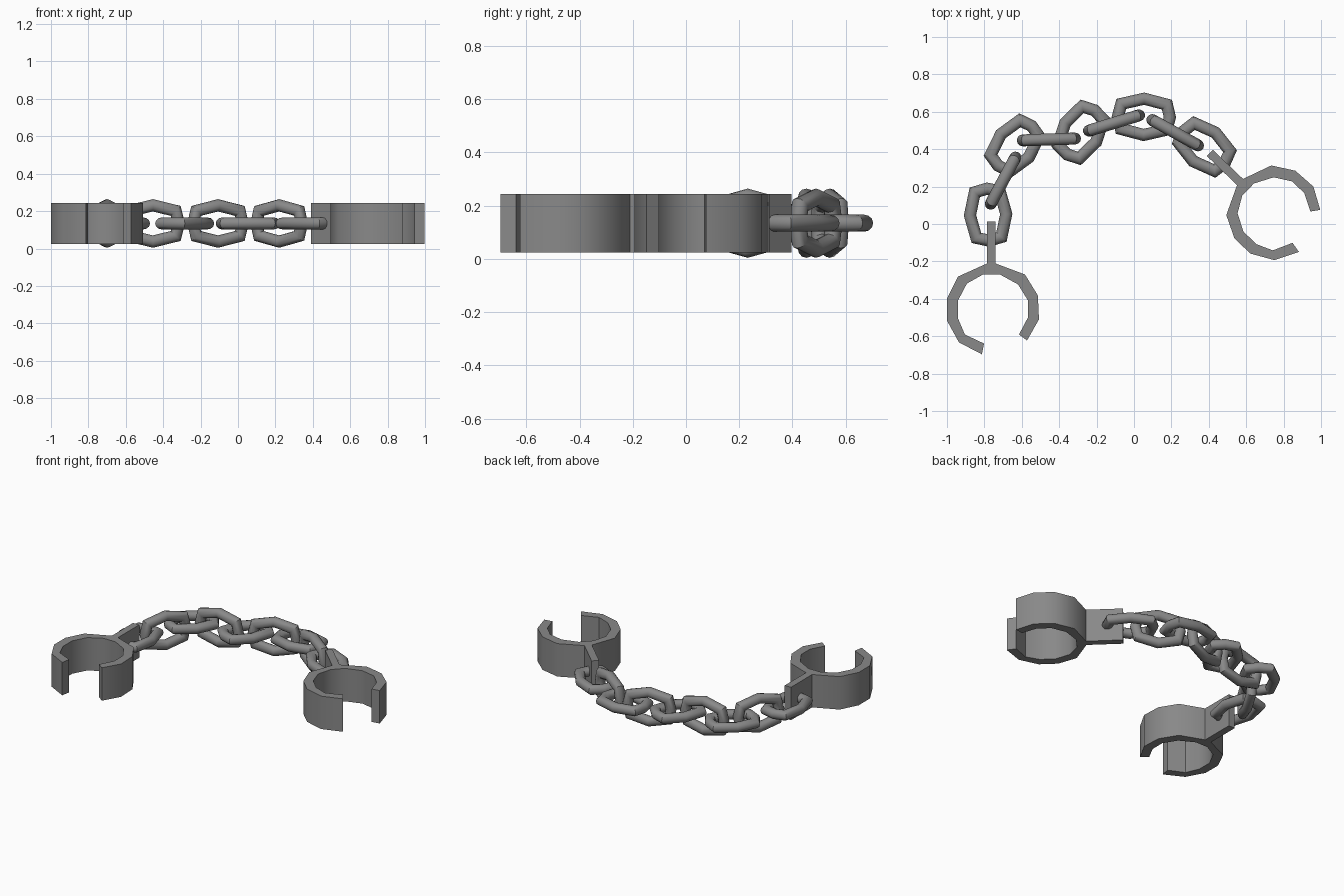
import bpy, bmesh, math
from mathutils import Vector, Matrix

if "Cube" in bpy.data.objects:
    bpy.data.objects.remove(bpy.data.objects["Cube"])

metal = bpy.data.materials.new("grey_metal")
metal.diffuse_color = (0.25, 0.25, 0.25, 1)
metal.use_nodes = True
metal.node_tree.nodes["Principled BSDF"].inputs["Base Color"].default_value = metal.diffuse_color


def finish(name, bm, angle):
    bmesh.ops.recalc_face_normals(bm, faces=bm.faces)
    me = bpy.data.meshes.new(name)
    bm.to_mesh(me)
    bm.free()
    me.materials.append(metal)
    ob = bpy.data.objects.new(name, me)
    bpy.context.collection.objects.link(ob)
    bpy.ops.object.select_all(action='DESELECT')
    ob.select_set(True)
    bpy.context.view_layer.objects.active = ob
    bpy.ops.object.shade_smooth_by_angle(angle=math.radians(angle))
    return ob


# Open cuff with its tab, seen from above, around the ring centre
OUTER_L = [(-.032, .47), (-.032, .246), (-.187, .176), (-.246, .059), (-.246, -.059),
           (-.182, -.176), (-.059, -.24)]
INNER = [(-.048, -.182), (-.15, -.134), (-.187, -.048), (-.187, .048), (-.139, .139),
         (-.053, .187), (.037, .187), (.134, .134), (.187, .048), (.187, -.043), (.139, -.134)]
OUTER_R = [(.182, -.166), (.246, -.053), (.24, .075), (.171, .187), (.014, .246), (.014, .47)]
Z0, Z1 = 0.024, 0.244


def cuff(name, x, y, yaw):
    bm = bmesh.new()
    face = bm.faces.new([bm.verts.new((px, py, Z0)) for px, py in OUTER_L + INNER + OUTER_R])
    ext = bmesh.ops.extrude_face_region(bm, geom=[face], use_keep_orig=True)
    top = [v for v in ext['geom'] if isinstance(v, bmesh.types.BMVert)]
    bmesh.ops.translate(bm, verts=top, vec=(0, 0, Z1 - Z0))
    ob = finish(name, bm, 40)
    ob.matrix_world = Matrix.Translation((x, y, 0)) @ Matrix.Rotation(math.radians(yaw), 4, 'Z')


# Eight-cornered chain link with a round, mitred tube
PATH = [Vector(p) for p in [(.139, 0), (.122, .067), (0, .097), (-.122, .067),
                            (-.139, 0), (-.122, -.067), (0, -.097), (.122, -.067)]]
TUBE, SIDES, LINK_Z = 0.032, 12, 0.134


def link(name, x, y, yaw, upright):
    bm = bmesh.new()
    rings = []
    n = len(PATH)
    for i, p in enumerate(PATH):
        d0 = (p - PATH[i - 1]).normalized()
        d1 = (PATH[(i + 1) % n] - p).normalized()
        t = (d0 + d1).normalized()
        out = Vector((t.y, -t.x)) / t.dot(d0)
        ring = []
        for k in range(SIDES):
            a = 2 * math.pi * k / SIDES
            q = p + out * TUBE * math.cos(a)
            ring.append(bm.verts.new((q.x, q.y, TUBE * math.sin(a))))
        rings.append(ring)
    for i in range(n):
        a, b = rings[i], rings[(i + 1) % n]
        for k in range(SIDES):
            m = (k + 1) % SIDES
            bm.faces.new((a[k], b[k], b[m], a[m]))
    ob = finish(name, bm, 38)
    ob.matrix_world = (Matrix.Translation((x, y, LINK_Z))
                       @ Matrix.Rotation(math.radians(yaw), 4, 'Z')
                       @ Matrix.Rotation(math.pi / 2 if upright else 0, 4, 'X'))


cuff("left_cuff", -.754, -.457, 0)
cuff("right_cuff", .75, .06, 46)

# Chain: flat and upright links alternate along the arc
CHAIN = [(-.78, .05, 92), (-.70, .232, 62), (-.637, .418, 50), (-.455, .452, 2), (-.285, .49, 58),
         (-.107, .54, 17), (.053, .573, -1), (.22, .488, -29), (.376, .412, -38)]
for i, (x, y, yaw) in enumerate(CHAIN):
    up = i % 2 == 1
    link(("upright_link_" if up else "flat_link_") + str(i + 1), x, y, yaw, up)
